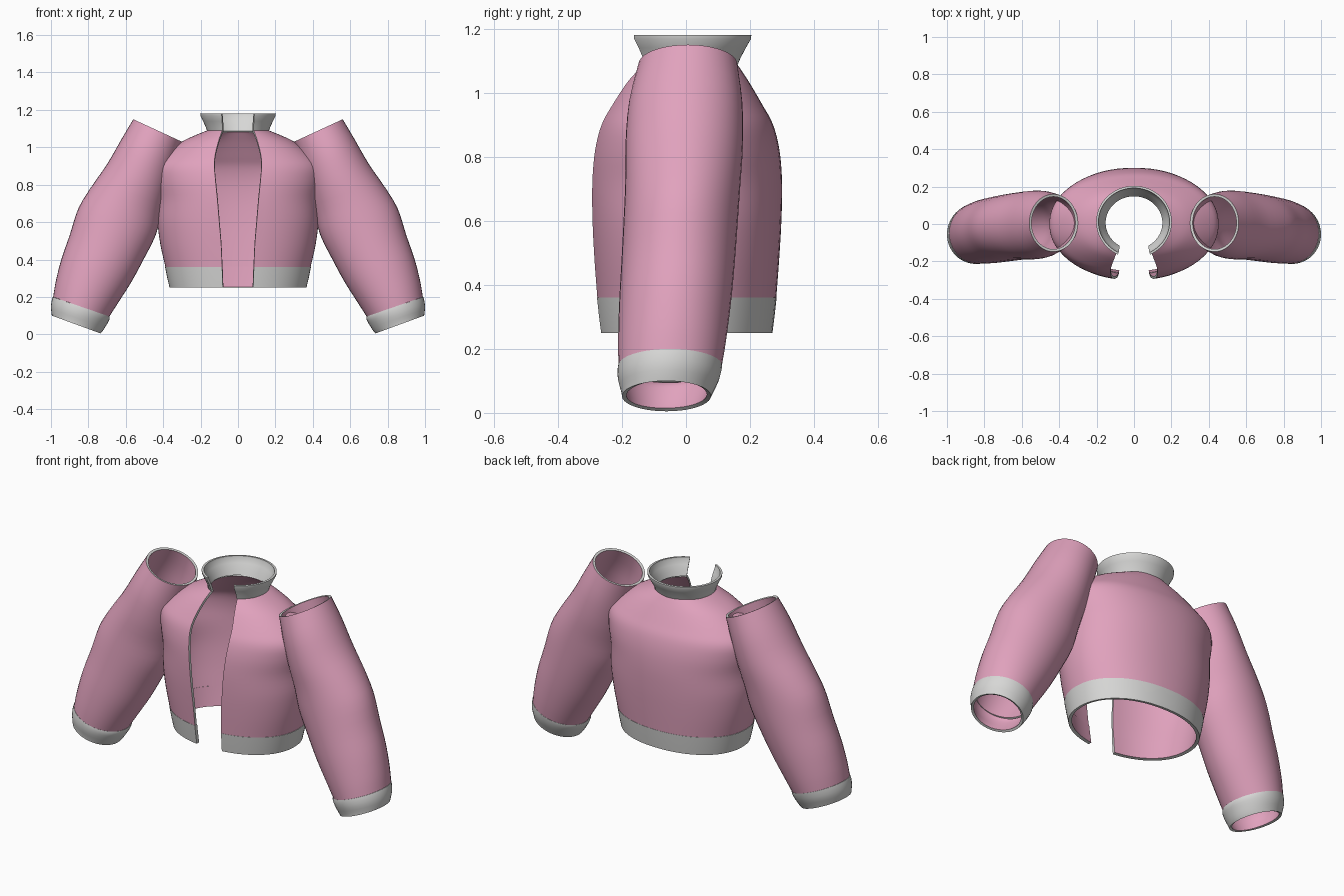
import bpy, math

if "Cube" in bpy.data.objects:
    bpy.data.objects.remove(bpy.data.objects["Cube"])


def material(name, rgb):
    m = bpy.data.materials.new(name)
    m.diffuse_color = (*rgb, 1)
    m.use_nodes = True
    m.node_tree.nodes["Principled BSDF"].inputs["Base Color"].default_value = m.diffuse_color
    return m


pink = material("pink fabric", (0.75, 0.36, 0.51))
grey = material("light grey ribbing", (0.68, 0.68, 0.67))


def resample(rows, steps):
    """Smooth curve through rows of ring parameters (Catmull-Rom)."""
    out = []
    for i in range(len(rows) - 1):
        a, b, c, d = (rows[max(i - 1, 0)], rows[i], rows[i + 1],
                      rows[min(i + 2, len(rows) - 1)])
        for s in range(steps):
            t = s / steps
            out.append([0.5 * (2 * q + (r - p) * t + (2 * p - 5 * q + 4 * r - u) * t * t
                               + (3 * q - p - 3 * r + u) * t ** 3)
                        for p, q, r, u in zip(a, b, c, d)])
    return out + [list(rows[-1])]


def loft(name, rings, closed, mats, inner, rim, mirror=False, thick=0.014):
    """Skin rings (bottom to top), thicken inwards, optionally mirror in x."""
    n = len(rings[0])
    verts = [p for ring in rings for p in ring]
    faces = []
    for i in range(len(rings) - 1):
        for j in range(n if closed else n - 1):
            k = (j + 1) % n
            faces.append((i * n + j, i * n + k, (i + 1) * n + k, (i + 1) * n + j))
    mesh = bpy.data.meshes.new(name)
    mesh.from_pydata(verts, [], faces)
    obj = bpy.data.objects.new(name, mesh)
    bpy.context.collection.objects.link(obj)
    for m in mats:
        mesh.materials.append(m)
    bpy.ops.object.select_all(action='DESELECT')
    obj.select_set(True)
    bpy.context.view_layer.objects.active = obj
    sol = obj.modifiers.new("thickness", 'SOLIDIFY')
    sol.thickness = thick
    sol.offset = -1
    sol.material_offset = inner
    sol.material_offset_rim = rim
    bpy.ops.object.modifier_apply(modifier=sol.name)
    if mirror:
        mir = obj.modifiers.new("other side", 'MIRROR')
        mir.use_mirror_merge = False
        bpy.ops.object.modifier_apply(modifier=mir.name)
    bpy.ops.object.shade_smooth_by_angle(angle=math.radians(40))
    return obj


def open_ring(row, n=64, power=2.15):
    """Oval ring with a gap at the front: z, half width, half depth, centre y, half gap."""
    z, w, d, cy, gap = row
    g = math.asin((gap / w) ** (power / 2))
    pts = []
    for j in range(n + 1):
        a = -math.pi / 2 + g + (2 * math.pi - 2 * g) * j / n
        c, s = math.cos(a), math.sin(a)
        pts.append((w * math.copysign(abs(c) ** (2 / power), c),
                    cy + d * math.copysign(abs(s) ** (2 / power), s), z))
    return pts


def arm_ring(row, n=40):
    """Tilted oval: outer x, z, inner x, z, front y, back y."""
    ox, oz, ix, iz, y0, y1 = row
    pts = []
    for j in range(n):
        a = 2 * math.pi * j / n
        c, s = math.cos(a), math.sin(a)
        pts.append(((ox + ix) / 2 + (ox - ix) / 2 * c, (y0 + y1) / 2 + (y1 - y0) / 2 * s,
                    (oz + iz) / 2 + (oz - iz) / 2 * c))
    return pts


# Jacket body
body = [
    (0.36, 0.388, 0.282, 0, 0.085),
    (0.48, 0.415, 0.291, 0, 0.090),
    (0.60, 0.430, 0.298, 0, 0.100),
    (0.72, 0.430, 0.300, 0, 0.110),
    (0.82, 0.448, 0.292, 0, 0.120),
    (0.90, 0.448, 0.272, 0, 0.126),
    (0.96, 0.395, 0.240, 0, 0.122),
    (1.03, 0.300, 0.197, 0.002, 0.105),
    (1.07, 0.215, 0.168, 0.005, 0.092),
    (1.09, 0.165, 0.153, 0.006, 0.085),
]
loft("jacket_body", [open_ring(r) for r in resample(body, 4)], False, [pink, grey], 0, 1)

# Waistband, grey outside with pink lining
hem = [(0.25, 0.366, 0.270, 0, 0.081), (0.305, 0.379, 0.277, 0, 0.083),
       (0.36, 0.390, 0.283, 0, 0.085)]
loft("waistband", [open_ring(r) for r in hem], False, [grey, pink], 1, 0, thick=0.018)

# Flared stand-up collar
collar = [(1.082, 0.163, 0.153, 0.006, 0.082), (1.11, 0.173, 0.163, 0.008, 0.083),
          (1.14, 0.187, 0.177, 0.010, 0.085), (1.168, 0.201, 0.192, 0.011, 0.087),
          (1.18, 0.202, 0.193, 0.011, 0.087)]
loft("collar", [open_ring(r, power=2) for r in collar], False, [grey], 0, 0, thick=0.012)

# Sleeves, open at the shoulder
sleeve = [
    (0.988, 0.20, 0.688, 0.095, -0.211, 0.112),
    (0.975, 0.28, 0.640, 0.17, -0.212, 0.125),
    (0.945, 0.40, 0.570, 0.28, -0.209, 0.140),
    (0.900, 0.53, 0.505, 0.40, -0.202, 0.152),
    (0.855, 0.67, 0.440, 0.53, -0.195, 0.162),
    (0.790, 0.78, 0.410, 0.65, -0.190, 0.170),
    (0.700, 0.91, 0.375, 0.77, -0.189, 0.178),
    (0.625, 1.04, 0.340, 0.90, -0.178, 0.176),
    (0.560, 1.15, 0.300, 1.03, -0.148, 0.160),
]
loft("sleeves", [arm_ring(r) for r in resample(sleeve, 3)], True, [pink, grey], 0, 1, True)

# Cuffs, grey outside with pink lining
cuff = [
    (0.995, 0.10, 0.735, 0.005, -0.200, 0.078),
    (0.998, 0.12, 0.722, 0.020, -0.203, 0.086),
    (1.000, 0.15, 0.700, 0.055, -0.212, 0.102),
    (0.996, 0.18, 0.687, 0.080, -0.214, 0.110),
    (0.990, 0.20, 0.686, 0.095, -0.212, 0.113),
]
loft("cuffs", [arm_ring(r) for r in resample(cuff, 2)], True, [grey, pink], 1, 0, True)
